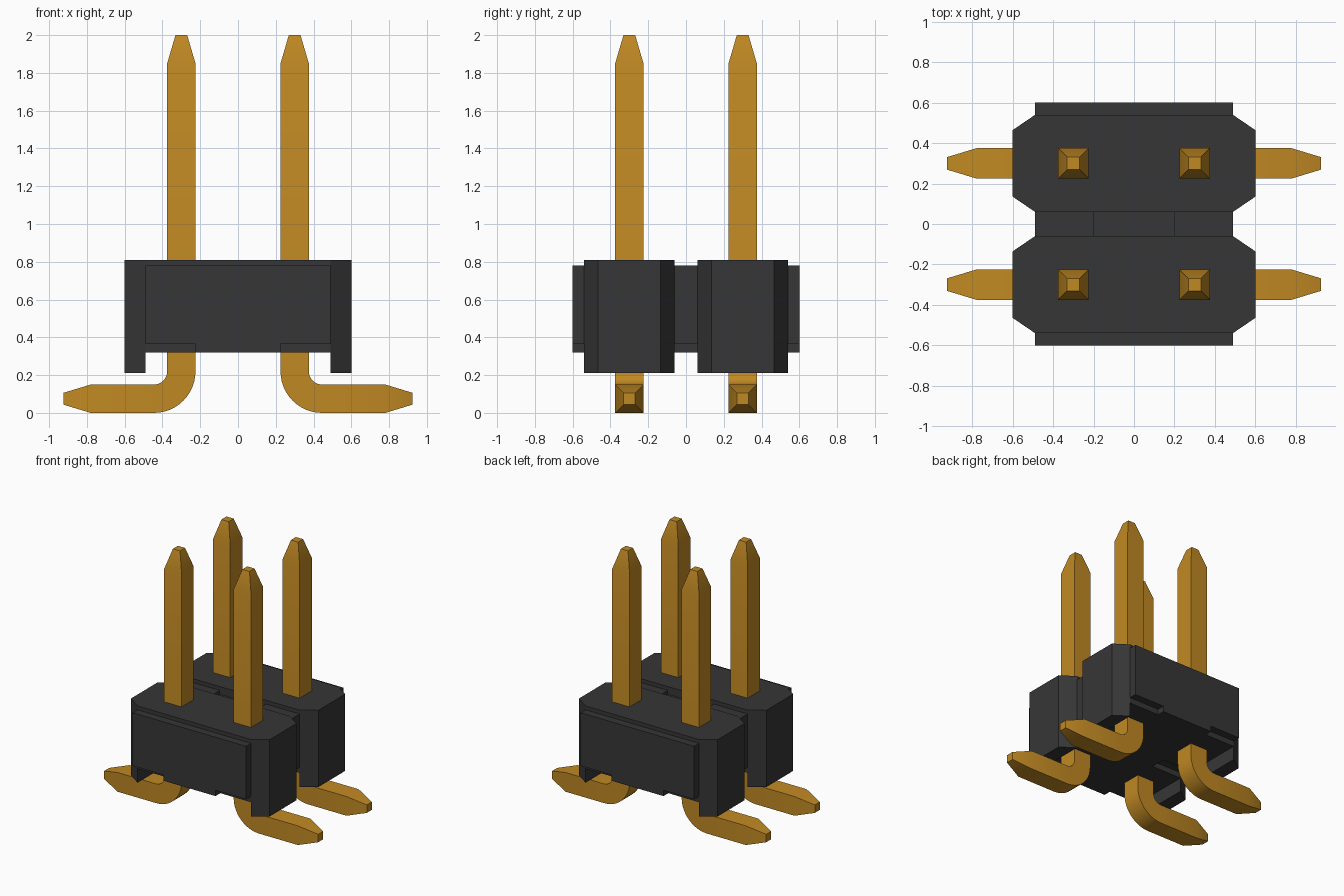
import bpy, bmesh, math
from mathutils import Vector

if "Cube" in bpy.data.objects:
    bpy.data.objects.remove(bpy.data.objects["Cube"], do_unlink=True)


def material(name, rgb):
    m = bpy.data.materials.new(name)
    m.use_nodes = True
    m.diffuse_color = (*rgb, 1)
    bsdf = m.node_tree.nodes["Principled BSDF"]
    bsdf.inputs["Base Color"].default_value = (*rgb, 1)
    bsdf.inputs["Roughness"].default_value = 0.5
    return m


GOLD = material("gold", (0.53, 0.25, 0.017))
BLACK = material("black plastic", (0.037, 0.037, 0.037))


def make(name, verts, faces, mat, smooth=False):
    bm = bmesh.new()
    vs = [bm.verts.new(v) for v in verts]
    for f in faces:
        bm.faces.new([vs[i] for i in f])
    bmesh.ops.recalc_face_normals(bm, faces=bm.faces[:])
    me = bpy.data.meshes.new(name)
    bm.to_mesh(me)
    bm.free()
    me.materials.append(mat)
    ob = bpy.data.objects.new(name, me)
    bpy.context.collection.objects.link(ob)
    if smooth:
        bpy.ops.object.select_all(action='DESELECT')
        ob.select_set(True)
        bpy.context.view_layer.objects.active = ob
        bpy.ops.object.shade_smooth_by_angle(angle=math.radians(30))
    return ob


def extrude_y(name, profile, y0, y1, mat):
    """Extrude an (x, z) outline along y."""
    n = len(profile)
    verts = [(x, y, z) for y in (y0, y1) for x, z in profile]
    faces = [range(n), range(n, 2 * n)]
    faces += [(i, (i + 1) % n, n + (i + 1) % n, n + i) for i in range(n)]
    return make(name, verts, faces, mat)


# Housing blocks: chamfered prisms whose ends reach down as legs
TOP, MID, LOW = 0.81, 0.32, 0.21
ring = [(-.49, .06), (.49, .06), (.6, .135), (.6, .465),
        (.49, .54), (-.49, .54), (-.6, .465), (-.6, .135)]


def housing_block(name, sy):
    v = [(x, sy * y, z) for z in (TOP, LOW) for x, y in ring]
    v += [(ring[i][0], sy * ring[i][1], MID) for i in (0, 1, 4, 5)]
    t, b = range(8), range(8, 16)
    m = {0: 16, 1: 17, 4: 18, 5: 19}
    faces = [list(t), [m[0], m[1], m[4], m[5]]]
    for i in range(8):
        j = (i + 1) % 8
        if i in m and j in m:                      # long walls
            faces.append([t[i], t[j], m[j], m[i]])
        else:                                      # end and chamfer walls
            f = [t[i], t[j]] + ([m[j]] if j in m else []) + [b[j], b[i]]
            faces.append(f + ([m[i]] if i in m else []))
    for p, q in ((1, 4), (5, 0)):                  # leg inner walls
        faces.append([m[p], m[q], b[q], b[p]])
    faces += [[b[i] for i in (1, 2, 3, 4)], [b[i] for i in (5, 6, 7, 0)]]
    make(name, v, faces, BLACK)


# Outline shared by the raised panels and the bridge
lower = [(-.49, .365), (-.225, .365), (-.225, .32),
         (.225, .32), (.225, .365), (.49, .365)]
panel = lower + [(.49, .78), (-.49, .78)]
bridge = lower + [(.49, .78), (.2, .78), (.2, .75),
                  (-.2, .75), (-.2, .78), (-.49, .78)]

for side, sy in (("front", -1), ("back", 1)):
    housing_block(side + "_housing_block", sy)
    extrude_y(side + "_panel", panel, sy * .535, sy * .6, BLACK)
extrude_y("housing_bridge", bridge, -.065, .065, BLACK)


# Pins: square section swept down the shaft, round the bend and out the foot
def pin(name, sx, cy):
    cx, cz, r = .445, .22, .145
    # stations: centre x, centre z, section angle, half width
    path = [(.3, 2.0, 0, .031), (.3, 1.85, 0, .075)]
    for k in range(13):
        a = math.pi / 2 * k / 12
        path.append((cx - r * math.cos(a), cz - r * math.sin(a), a, .075))
    path += [(.78, .075, math.pi / 2, .075), (.925, .075, math.pi / 2, .031)]
    verts, faces = [], []
    for x, z, a, h in path:
        across = Vector((math.cos(a), 0, math.sin(a)))
        for u, w in ((-1, -1), (1, -1), (1, 1), (-1, 1)):
            p = Vector((x, cy + w * h, z)) + across * (u * h)
            verts.append((sx * p.x, p.y, p.z))
    last = 4 * (len(path) - 1)
    for s in range(0, last, 4):
        for i in range(4):
            j = (i + 1) % 4
            faces.append((s + i, s + j, s + 4 + j, s + 4 + i))
    faces += [range(4), range(last, last + 4)]
    make(name, verts, faces, GOLD, smooth=True)


for end, cy in (("front", -.3), ("back", .3)):
    for side, sx in (("left", 1), ("right", -1)):
        pin(f"{end}_{side}_pin", sx, cy)
